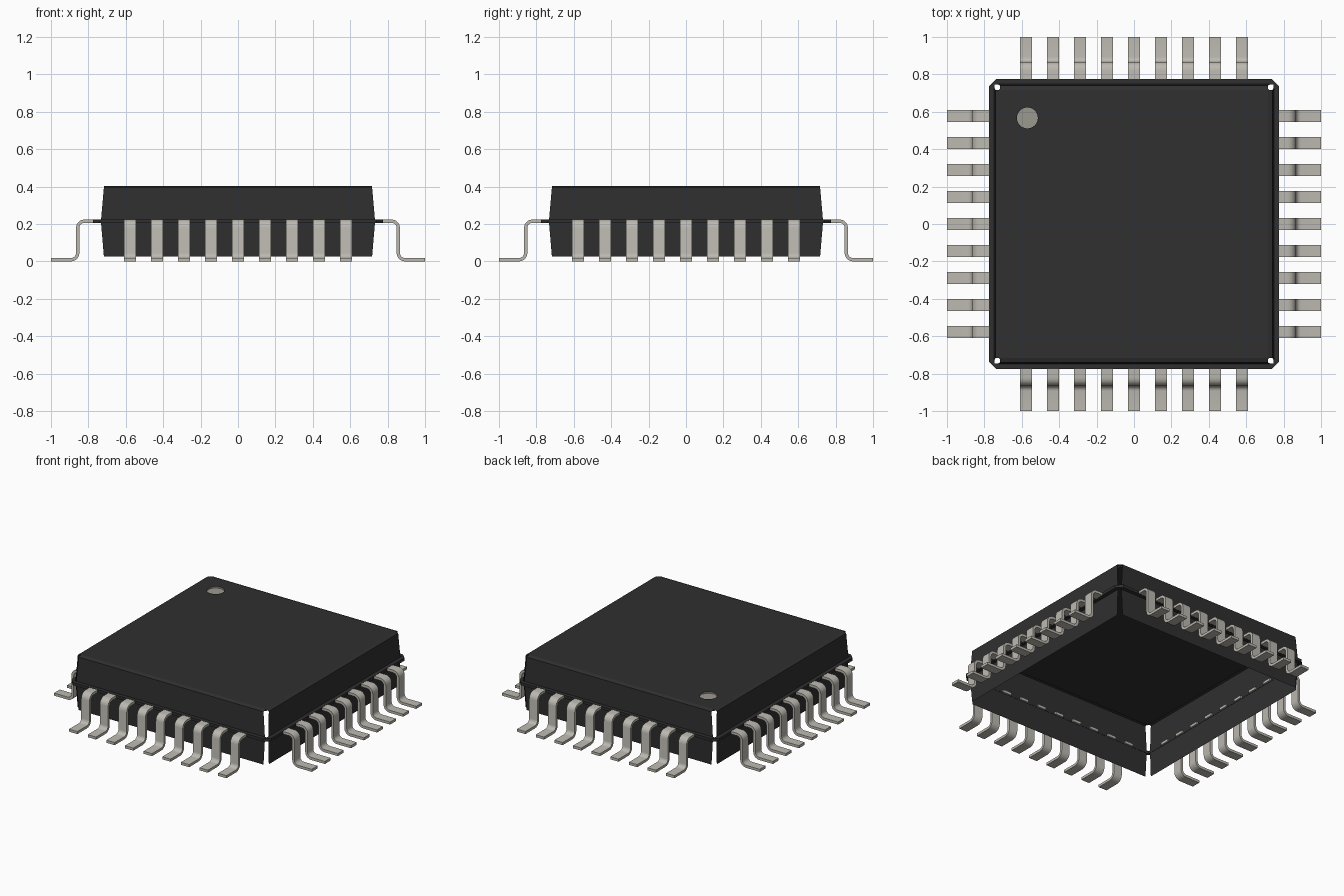
import bpy, bmesh, math
from mathutils import Matrix, Vector

cube = bpy.data.objects.get("Cube")
if cube:
    bpy.data.objects.remove(cube, do_unlink=True)


def material(name, rgb):
    m = bpy.data.materials.new(name)
    m.use_nodes = True
    m.diffuse_color = (*rgb, 1)
    bsdf = next(n for n in m.node_tree.nodes if n.type == 'BSDF_PRINCIPLED')
    bsdf.inputs["Base Color"].default_value = (*rgb, 1)
    bsdf.inputs["Roughness"].default_value = 0.6
    return m


black = material("black_resin", (0.029, 0.029, 0.029))
metal = material("tinned_metal", (0.50, 0.485, 0.435))
grey = material("marker_grey", (0.33, 0.32, 0.28))


def make(name, bm, *mats):
    mesh = bpy.data.meshes.new(name)
    bm.to_mesh(mesh)
    bm.free()
    for m in mats:
        mesh.materials.append(m)
    ob = bpy.data.objects.new(name, mesh)
    bpy.context.collection.objects.link(ob)
    return ob


SIDES = {"front": 0, "left": 1, "back": 2, "right": 3}
TOP, MID, BOTTOM = 0.404, 0.215, 0.025


def turn(side):
    return Matrix.Rotation(SIDES[side] * math.pi / 2, 4, 'Z')


# Open shell walls: each row is half width, distance outward, height
def wall(name, side, rows):
    bm = bmesh.new()
    rings = [[bm.verts.new((s * w, -d, z)) for s in (-1, 1)] for w, d, z in rows]
    for (a, b), (c, d) in zip(rings, rings[1:]):
        bm.faces.new((c, d, b, a))
    bm.transform(turn(side))
    make(name, bm, black)


upper = [(0.718, 0.716, TOP), (0.717, 0.741, 0.396), (0.733, 0.748, MID)]
lower = [(0.733, 0.748, MID), (0.717, 0.741, BOTTOM)]
for side in SIDES:
    wall(side + "_upper_wall", side, upper)
    wall(side + "_lower_wall", side, lower)

# Parting flange: square ring with clipped outer corners
bm = bmesh.new()
IN, OUT, CLIP = 0.746, 0.775, 0.738
for side in SIDES:
    outline = [(-IN, -IN), (-(OUT + CLIP) / 2, -(OUT + CLIP) / 2), (-CLIP, -OUT),
               (CLIP, -OUT), ((OUT + CLIP) / 2, -(OUT + CLIP) / 2), (IN, -IN)]
    low, high = ([bm.verts.new(turn(side) @ Vector((x, y, z))) for x, y in outline]
                 for z in (0.205, 0.225))
    bm.faces.new(high)
    bm.faces.new(low[::-1])
    for i in range(len(outline)):
        j = (i + 1) % len(outline)
        if i != len(outline) - 1 and i not in (0, 4):
            bm.faces.new((low[i], low[j], high[j], high[i]))
        elif i == len(outline) - 1:
            bm.faces.new((low[i], low[j], high[j], high[i]))
bmesh.ops.remove_doubles(bm, verts=bm.verts, dist=0.0005)
bmesh.ops.recalc_face_normals(bm, faces=bm.faces)
make("parting_flange", bm, black)

# Lid with a shallow round recess marking the first pin
bm = bmesh.new()
bmesh.ops.create_cube(bm, size=1, matrix=Matrix.Translation((0, 0, TOP - 0.007))
                      @ Matrix.Diagonal((1.432, 1.432, 0.014, 1)))
lid = make("lid", bm, black, grey)
SPOT, RADIUS = Vector((-0.57, 0.567)), 0.056
bm = bmesh.new()
bmesh.ops.create_cone(bm, cap_ends=True, segments=32, radius1=RADIUS, radius2=RADIUS, depth=0.1,
                      matrix=Matrix.Translation((*SPOT, TOP + 0.04)))
cutter = make("marker_cutter", bm, black)
cutter.hide_render = True
cut = lid.modifiers.new("marker_recess", 'BOOLEAN')
cut.operation, cut.object, cut.solver = 'DIFFERENCE', cutter, 'EXACT'
bpy.context.view_layer.objects.active = lid
bpy.ops.object.modifier_apply(modifier=cut.name)
bpy.data.objects.remove(cutter, do_unlink=True)
for p in lid.data.polygons:
    on_spot = all((Vector(lid.data.vertices[v].co[:2]) - SPOT).length < RADIUS + 0.002
                  for v in p.vertices)
    p.material_index = 1 if on_spot else 0

# Gull wing pins: filleted centre line given thickness and width
THICK, WIDTH, BEND, COUNT, PITCH = 0.018, 0.064, 0.036, 9, 0.1446
LEG, SHOULDER, FOOT = 0.857, 0.215, THICK / 2


def arc(cx, cz, start, end, steps=5):
    for i in range(steps + 1):
        a = math.radians(start + (end - start) * i / steps)
        n = Vector((math.cos(a), math.sin(a)))
        yield Vector((cx, cz)) + n * BEND, n * (1 if start > end else -1)


up = Vector((0, 1))
path = [(Vector((0.735, SHOULDER)), up),
        *arc(LEG - BEND, SHOULDER - BEND, 90, 0),
        *arc(LEG + BEND, FOOT + BEND, 180, 270),
        (Vector((1, FOOT)), up)]


def pin(name, side, x):
    bm = bmesh.new()
    rings = []
    for p, n in path:
        a, b = p + n * THICK / 2, p - n * THICK / 2
        rings.append([bm.verts.new((x + sx * WIDTH / 2, -q.x, q.y))
                      for sx, q in ((-1, a), (1, a), (1, b), (-1, b))])
    for r, s in zip(rings, rings[1:]):
        for i in range(4):
            j = (i + 1) % 4
            bm.faces.new((r[i], r[j], s[j], s[i]))
    bm.faces.new(rings[0])
    bm.faces.new(rings[-1])
    bmesh.ops.recalc_face_normals(bm, faces=bm.faces)
    bm.transform(turn(side))
    return make(name, bm, metal)


pins = [pin(f"{side}_pin_{i + 1}", side, (i - (COUNT - 1) / 2) * PITCH)
        for side in SIDES for i in range(COUNT)]
bpy.ops.object.select_all(action='DESELECT')
for ob in pins:
    ob.select_set(True)
bpy.context.view_layer.objects.active = pins[0]
bpy.ops.object.shade_smooth_by_angle(angle=math.radians(35))
